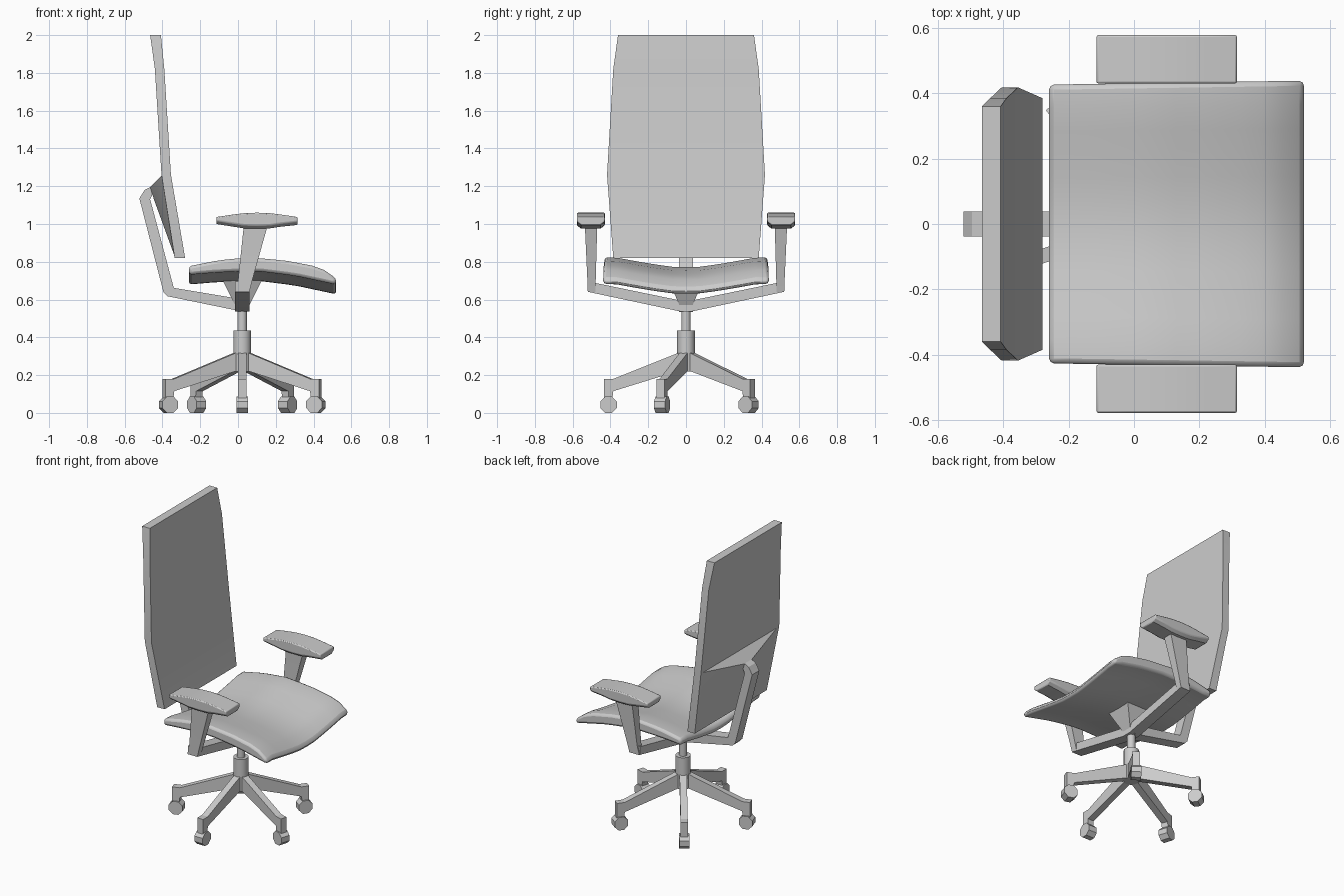
import bpy, bmesh, math

if "Cube" in bpy.data.objects:
    bpy.data.objects.remove(bpy.data.objects["Cube"])

CX = 0.022  # column axis


def finish(name, bm, bevel=0.0, segments=2, mirror=False, smooth=30):
    bmesh.ops.recalc_face_normals(bm, faces=bm.faces)
    me = bpy.data.meshes.new(name)
    bm.to_mesh(me)
    bm.free()
    ob = bpy.data.objects.new(name, me)
    bpy.context.collection.objects.link(ob)
    if smooth:
        bpy.ops.object.select_all(action='DESELECT')
        ob.select_set(True)
        bpy.context.view_layer.objects.active = ob
        bpy.ops.object.shade_smooth_by_angle(angle=math.radians(smooth))
    if bevel:
        b = ob.modifiers.new("Bevel", 'BEVEL')
        b.width, b.segments, b.limit_method = bevel, segments, 'ANGLE'
        b.angle_limit = math.radians(40)
    if mirror:
        m = ob.modifiers.new("Mirror", 'MIRROR')
        m.use_axis = (False, True, False)
    return ob


def loft(name, rings, **kw):
    """Skin a closed tube through rings of equal point count and cap it."""
    bm = bmesh.new()
    vs = [[bm.verts.new(p) for p in r] for r in rings]
    n = len(rings[0])
    for a, b in zip(vs, vs[1:]):
        for i in range(n):
            j = (i + 1) % n
            bm.faces.new((a[i], a[j], b[j], b[i]))
    bm.faces.new(vs[0])
    bm.faces.new(vs[-1])
    return finish(name, bm, **kw)


def prism(name, prof, half, **kw):
    """Extrude an xz profile across y."""
    return loft(name, [[(x, s * half, z) for x, z in prof] for s in (-1, 1)], **kw)


def cylinder(name, r, z0, z1, sides=16):
    return loft(name, [[(CX + r * math.cos(2 * math.pi * i / sides),
                         r * math.sin(2 * math.pi * i / sides), z)
                        for i in range(sides)] for z in (z0, z1)], smooth=40)


def rect(x0, x1, y0, y1, z):
    return [(x0, y0, z), (x1, y0, z), (x1, y1, z), (x0, y1, z)]


def interp(pts, x):
    if x <= pts[0][0]:
        return pts[0][1]
    for (a, p), (b, q) in zip(pts, pts[1:]):
        if x <= b:
            return p + (q - p) * (x - a) / (b - a)
    return pts[-1][1]


# Seat: saddle-shaped cushion with raised sides and drooping front
top = [(-.26, .725), (-.1, .757), (.06, .772), (.25, .755), (.41, .725), (.48, .695), (.52, .66)]
bot = [(-.26, .68), (-.1, .693), (.1, .70), (.3, .675), (.52, .628)]
bm = bmesh.new()
bmesh.ops.create_cube(bm, size=2)
bmesh.ops.subdivide_edges(bm, edges=[e for e in bm.edges if abs(e.verts[0].co.z - e.verts[1].co.z) < .1],
                          cuts=11, use_grid_fill=True)
for v in bm.verts:
    u, w, side = v.co
    x = .13 + .39 * u
    y = w * (.4325 + .006 * u)
    lift = .052 * min(1, max(0, (abs(w) - .12) / .75)) ** 1.2
    v.co = (x, y, interp(top if side > 0 else bot, x) + lift)
finish("seat", bm, bevel=.018, segments=2, smooth=45)

# Backrest: tall slab, widest at the lumbar kink
levels = [(.82, -.28, -.335, .385), (1.26, -.355, -.405, .418),
          (1.82, -.39, -.44, .385), (2.0, -.408, -.465, .36)]
loft("backrest", [rect(xb, xf, -h, h, z) for z, xf, xb, h in levels])

# Back mount: shallow pyramid spreading from the spine to the slab
loft("back_mount", [
    [(-.333, -.385, .822), (-.333, .385, .822), (-.40, .418, 1.26), (-.40, -.418, 1.26)],
    [(-.445, -.04, 1.13), (-.445, .04, 1.13), (-.465, .04, 1.195), (-.465, -.04, 1.195)]])

# Spine bar from under the seat up to the backrest
prism("back_spine", [(.03, .535), (-.375, .618), (-.395, .64), (-.522, 1.135), (-.495, 1.18),
                     (-.46, 1.198), (-.45, 1.165), (-.465, 1.13), (-.34, .662), (.03, .60)], .038)

# Armrests: cross bar, upright and pad, mirrored
loft("arm_crossbar", [
    [(x, y, z) for x, z in ((-.015, b), (.06, b), (.06, t), (-.015, t))]
    for y, b, t in ((0, .537, .595), (.03, .537, .595), (.515, .64, .695))], mirror=True)
loft("arm_upright", [rect(-.015, .06, .478, .52, .64), rect(.0, .075, .478, .522, .70),
                     rect(.03, .155, .47, .535, .985)], mirror=True)
pad = [(-.115, 1.037, 1.0), (-.02, 1.051, .985), (.03, 1.057, .977), (.1, 1.06, .975),
       (.17, 1.057, .977), (.22, 1.051, .985), (.315, 1.037, .995)]
loft("arm_pad", [[(x, .43, t), (x, .578, t), (x, .578, b + .018), (x, .555, b),
                  (x, .453, b), (x, .43, b + .018)] for x, t, b in pad],
     bevel=.006, segments=2, mirror=True)

# Seat support: inverted pyramid
loft("seat_support", [rect(-.015, .06, -.035, .035, .57), rect(-.08, .125, -.09, .09, .70)])

# Gas column and hub
cylinder("column", .025, .40, .57)
cylinder("hub", .047, .22, .435)

# Five-star base with octagonal casters
leg = [(0, .32), (.04, .318), (.385, .18), (.435, .18), (.435, .075), (.39, .075), (.385, .115), (.04, .222), (0, .222)]
wheel = [(.41 + .047 * math.cos(math.pi * (i + .5) / 4), .0434 + .047 * math.sin(math.pi * (i + .5) / 4))
         for i in range(8)]
for k in range(5):
    for name, prof, half in (("base_leg", leg, .022), ("caster", wheel, .031)):
        ob = prism(f"{name}_{k + 1}", prof, half, smooth=0)
        ob.location.x = CX
        ob.rotation_euler.z = math.radians(-90 + 72 * k)
